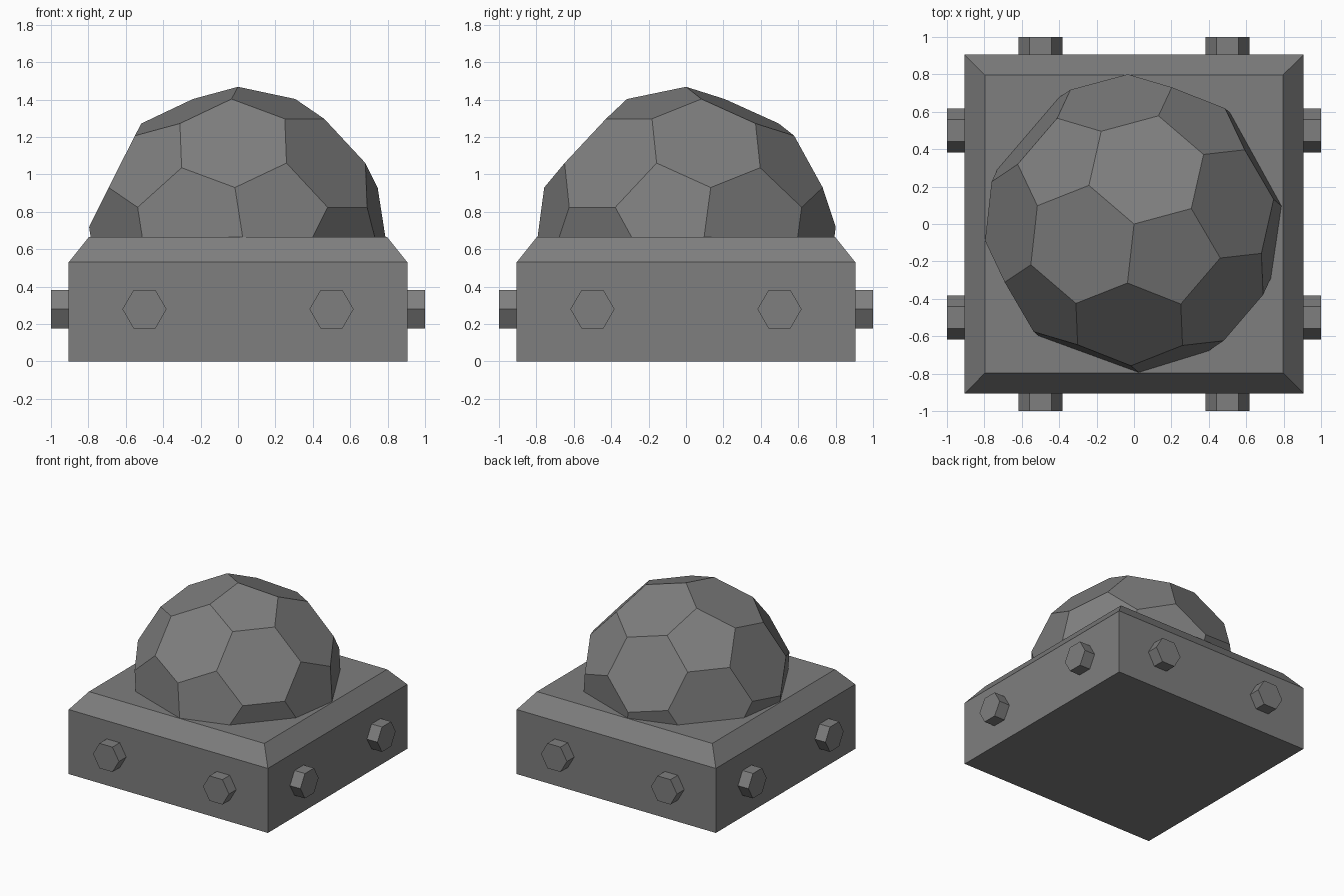
import bpy, bmesh
from math import radians, pi, cos, sin
from mathutils import Matrix

if "Cube" in bpy.data.objects:
    bpy.data.objects.remove(bpy.data.objects["Cube"])

BASE_TOP = 0.665
DOME_R = 0.803

dark_grey = bpy.data.materials.new("dark_grey")
dark_grey.diffuse_color = (0.21, 0.21, 0.21, 1)
dark_grey.use_nodes = True
dark_grey.node_tree.nodes["Principled BSDF"].inputs["Base Color"].default_value = dark_grey.diffuse_color


def finish(name, bm):
    bmesh.ops.recalc_face_normals(bm, faces=bm.faces[:])
    mesh = bpy.data.meshes.new(name)
    bm.to_mesh(mesh)
    bm.free()
    mesh.materials.append(dark_grey)
    obj = bpy.data.objects.new(name, mesh)
    bpy.context.collection.objects.link(obj)
    return obj


# Square base with a sloped upper rim
bm = bmesh.new()
rings = []
for half, z in ((0.905, 0), (0.905, 0.53), (0.797, BASE_TOP)):
    rings.append([bm.verts.new((sx * half, sy * half, z))
                  for sx, sy in ((-1, -1), (1, -1), (1, 1), (-1, 1))])
for low, high in zip(rings, rings[1:]):
    for i in range(4):
        j = (i + 1) % 4
        bm.faces.new((low[i], low[j], high[j], high[i]))
bm.faces.new(rings[0])
bm.faces.new(rings[-1])
finish("base", bm)

# Dome: truncated icosahedron standing on a vertex, cut through its centre
ico = bmesh.new()
bmesh.ops.create_icosphere(ico, subdivisions=1, radius=1)
edges = [(e.verts[0].co.copy(), e.verts[1].co.copy()) for e in ico.edges]
ico.free()
bm = bmesh.new()
for a, b in edges:
    for t in (1 / 3, 2 / 3):
        bm.verts.new(a.lerp(b, t).normalized() * DOME_R)
bmesh.ops.convex_hull(bm, input=bm.verts[:])
bmesh.ops.dissolve_limit(bm, angle_limit=radians(2), verts=bm.verts[:], edges=bm.edges[:])

a, b = edges[0]
up = a.lerp(b, 1 / 3).normalized()
side = (b - a) - up * (b - a).dot(up)
side.normalize()
align = Matrix((side, up.cross(side), up)).to_4x4()
turn = Matrix.Translation((0, 0, BASE_TOP)) @ Matrix.Rotation(radians(139.4), 4, 'Z')
bm.transform(turn @ align)
bmesh.ops.bisect_plane(bm, geom=bm.verts[:] + bm.edges[:] + bm.faces[:],
                       plane_co=(0, 0, BASE_TOP), plane_no=(0, 0, 1), clear_inner=True)
bmesh.ops.holes_fill(bm, edges=[e for e in bm.edges if e.is_boundary], sides=0)
finish("dome", bm)

# Two hexagonal bolts on each of the four sides
for s, side_name in enumerate(("front", "right", "back", "left")):
    for x in (-0.5, 0.5):
        bm = bmesh.new()
        outer, inner = ([bm.verts.new((x + 0.118 * cos(k * pi / 3), y,
                                       0.279 + 0.118 * sin(k * pi / 3))) for k in range(6)]
                        for y in (-1.0, -0.9))
        bm.faces.new(outer)
        bm.faces.new(inner)
        for k in range(6):
            n = (k + 1) % 6
            bm.faces.new((outer[k], outer[n], inner[n], inner[k]))
        bm.transform(Matrix.Rotation(s * pi / 2, 4, 'Z'))
        finish(f"{side_name}_bolt_{1 if x < 0 else 2}", bm)
